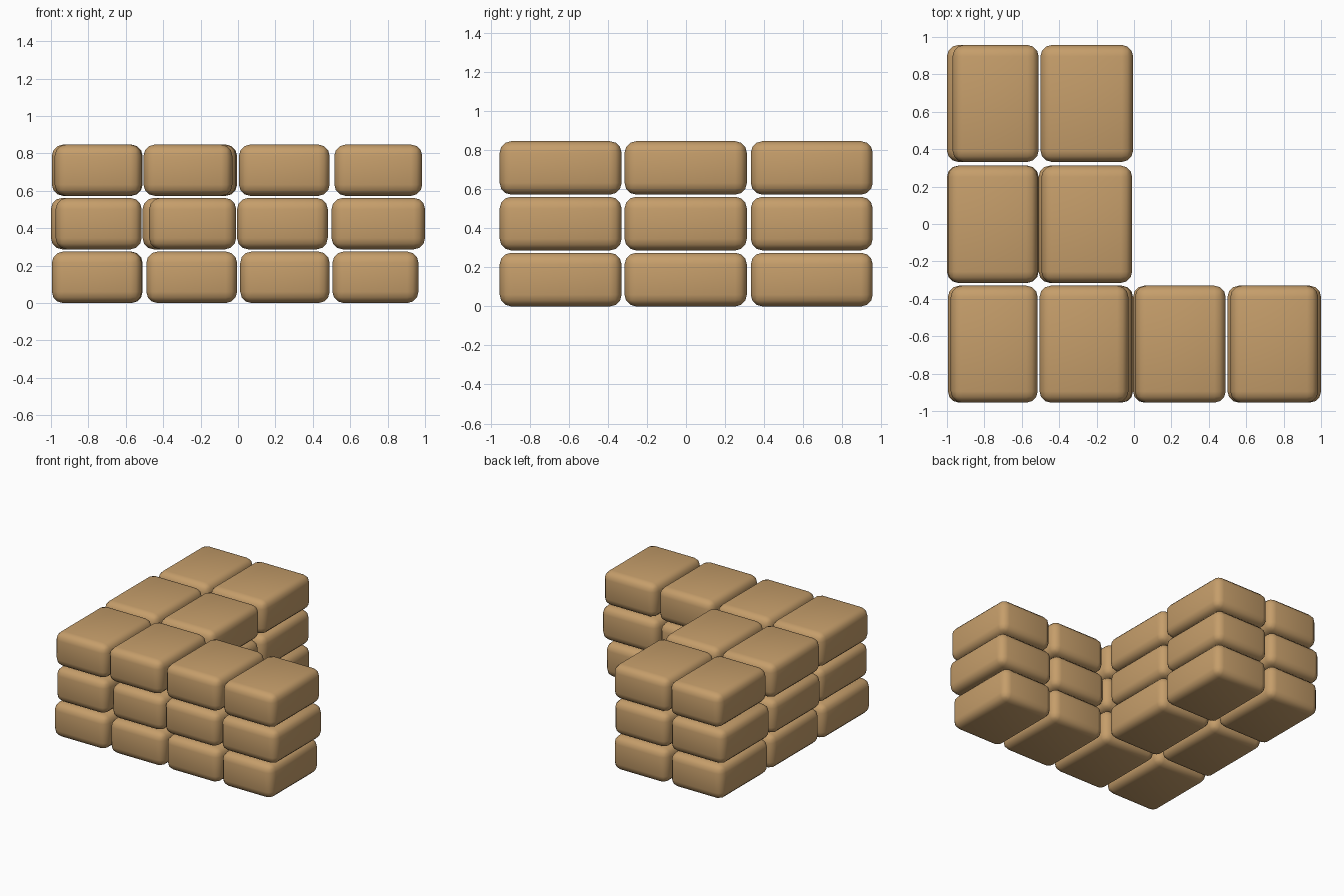
import bpy

if "Cube" in bpy.data.objects:
    bpy.data.objects.remove(bpy.data.objects["Cube"])

# Tan material shared by every block
tan = bpy.data.materials.new("tan")
tan.diffuse_color = (0.56, 0.34, 0.145, 1)
tan.use_nodes = True
tan.node_tree.nodes["Principled BSDF"].inputs["Base Color"].default_value = tan.diffuse_color


def block(name, x0, x1, y0, y1, z0, z1):
    """Rounded block filling the given extents."""
    bpy.ops.mesh.primitive_cube_add(
        size=1, location=((x0 + x1) / 2, (y0 + y1) / 2, (z0 + z1) / 2))
    ob = bpy.context.object
    ob.name = name
    ob.scale = (x1 - x0, y1 - y0, z1 - z0)
    bpy.ops.object.transform_apply(location=False, rotation=False, scale=True)
    ob.data.materials.append(tan)
    bevel = ob.modifiers.new("rounding", 'BEVEL')
    bevel.width = 0.06
    bevel.segments = 3
    bpy.ops.object.modifier_apply(modifier="rounding")
    bpy.ops.object.shade_smooth_by_angle(angle=0.7)


# Depth of each row and height of each layer
rows = {"front": (-0.955, -0.33), "middle": (-0.315, 0.312), "back": (0.332, 0.957)}
layers = [(0.0, 0.275), (0.287, 0.562), (0.573, 0.847)]

# Slightly uneven left and right edges of the blocks in each layer
spans = {
    "front": [
        [(-0.995, -0.515), (-0.49, -0.005), (0.012, 0.49), (0.505, 0.965)],
        [(-0.975, -0.515), (-0.475, -0.01), (-0.005, 0.48), (0.50, 1.0)],
        [(-0.98, -0.515), (-0.505, -0.03), (0.005, 0.49), (0.515, 0.985)],
    ],
    "middle": [
        [(-0.985, -0.51), (-0.49, -0.01)],
        [(-1.0, -0.515), (-0.51, -0.015)],
        [(-0.995, -0.515), (-0.495, -0.01)],
    ],
    "back": [
        [(-0.985, -0.515), (-0.49, -0.005)],
        [(-1.0, -0.515), (-0.495, -0.01)],
        [(-0.97, -0.51), (-0.50, -0.005)],
    ],
}

# L-shaped stack of blocks
for row, (y0, y1) in rows.items():
    for layer, (z0, z1) in enumerate(layers):
        for col, (x0, x1) in enumerate(spans[row][layer]):
            block(f"{row}_block_{layer + 1}_{col + 1}", x0, x1, y0, y1, z0, z1)
